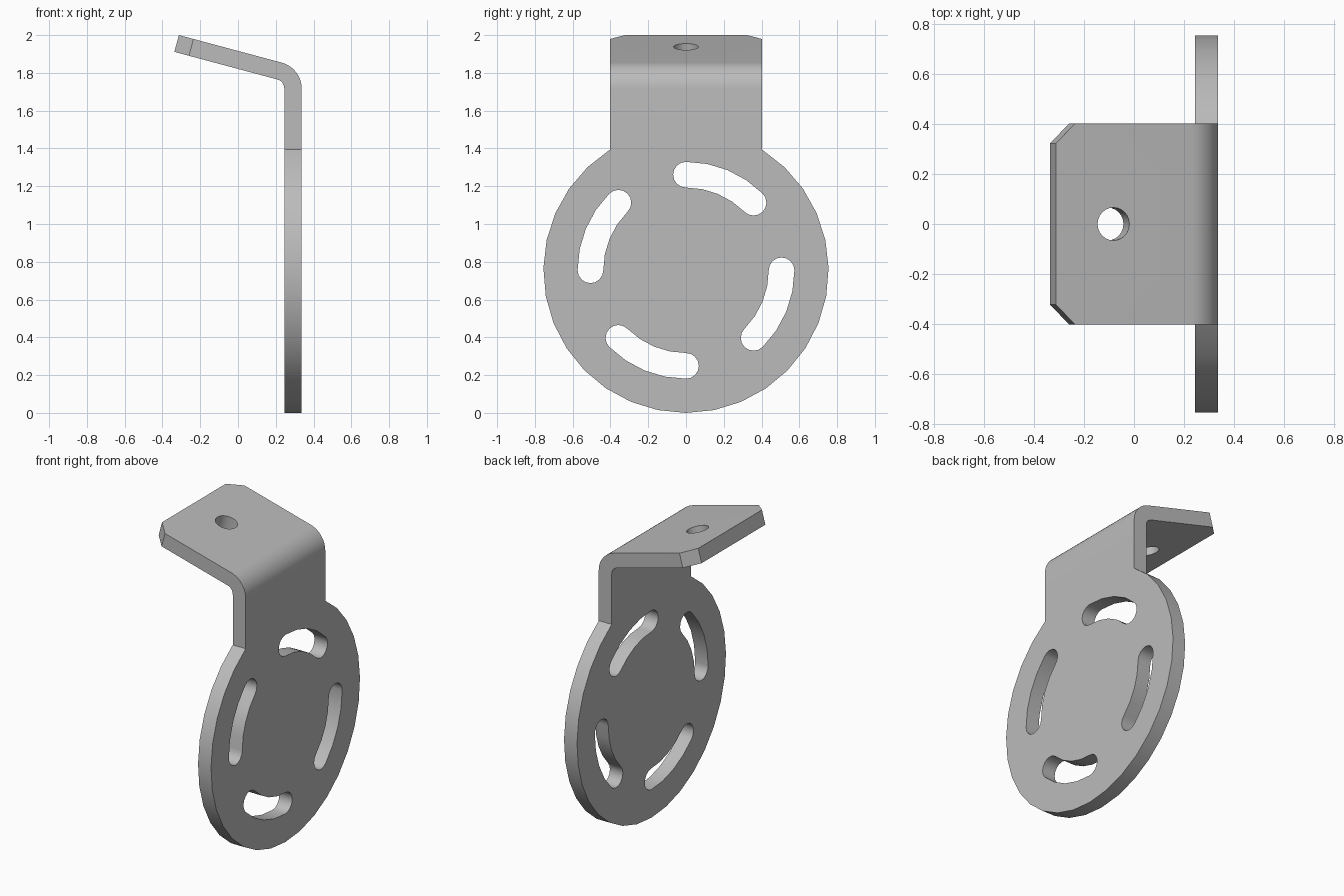
import bpy, bmesh
from math import sin, cos, asin, pi, radians
from mathutils import Matrix, Vector

if "Cube" in bpy.data.objects:
    bpy.data.objects.remove(bpy.data.objects["Cube"])

THICK = 0.092
DISC_R = 0.755
TAB_W = 0.403          # half width of the tab
BEND_R = 0.05          # inside bend radius
BEND = radians(75)
BEND_X, BEND_Z = 0.195, 1.717   # bend axis
FLANGE = 0.564
CHAMFER = 0.08


def arc(cx, cy, r, a0, a1, n):
    return [(cx + r * cos(a0 + (a1 - a0) * i / n),
             cy + r * sin(a0 + (a1 - a0) * i / n)) for i in range(n + 1)]


def frame(a):
    """Sheet frame at bend angle a: width, along the sheet, outward."""
    out = Vector((cos(a), 0, sin(a)))
    along = Vector((-sin(a), 0, cos(a)))
    origin = Vector((BEND_X, 0, BEND_Z)) + out * BEND_R
    m = Matrix((Vector((0, 1, 0)), along, out)).transposed().to_4x4()
    m.translation = origin
    return m


def sheet(bm, loops, m):
    """Flat sheet with holes: first loop is the outline."""
    edges = []
    for loop in loops:
        vs = [bm.verts.new(m @ Vector((u, v, 0))) for u, v in loop]
        edges += [bm.edges.new((vs[i - 1], vs[i])) for i in range(len(vs))]
    normal = m.to_3x3() @ Vector((0, 0, 1))
    fill = bmesh.ops.triangle_fill(bm, edges=edges, use_beauty=True, normal=normal)
    faces = [g for g in fill["geom"] if isinstance(g, bmesh.types.BMFace)]
    ext = bmesh.ops.extrude_face_region(bm, geom=faces, use_keep_orig=True)
    verts = [g for g in ext["geom"] if isinstance(g, bmesh.types.BMVert)]
    bmesh.ops.translate(bm, verts=verts, vec=normal * THICK)


def slot(cy, a0, a1, r, w):
    """Curved slot with round ends."""
    end1 = arc(r * cos(a1), cy + r * sin(a1), w, a1, a1 + pi, 8)
    end0 = arc(r * cos(a0), cy + r * sin(a0), w, a0 + pi, a0 + 2 * pi, 8)
    return (arc(0, cy, r + w, a0, a1, 4)[:-1] + end1
            + arc(0, cy, r - w, a1, a0, 4)[1:-1] + end0[:-1])


bm = bmesh.new()

# Disc with tab and four curved slots
cy = DISC_R - BEND_Z
half = asin(TAB_W / DISC_R)
outline = arc(0, cy, DISC_R, pi / 2 + half, 2.5 * pi - half, 26)
outline += [(TAB_W, 0), (-TAB_W, 0)]
slots = [slot(cy, q * pi / 2 + pi / 4, q * pi / 2 + pi / 2, 0.506, 0.068)
         for q in range(4)]
sheet(bm, [outline] + slots, frame(0))

# Tilted flange with chamfered corners and a round hole
flange = [(-TAB_W, 0), (TAB_W, 0), (TAB_W, FLANGE - CHAMFER), (TAB_W - CHAMFER, FLANGE),
          (CHAMFER - TAB_W, FLANGE), (-TAB_W, FLANGE - CHAMFER)]
hole = arc(0, 0.325, 0.066, 0, 2 * pi, 24)[:-1]
sheet(bm, [flange, hole], frame(BEND))

# Rounded bend joining the two
STEPS = 10
rings = []
for i in range(STEPS + 1):
    m = frame(BEND * i / STEPS)
    rings.append([bm.verts.new(m @ Vector(p)) for p in
                  ((-TAB_W, 0, 0), (TAB_W, 0, 0), (TAB_W, 0, THICK), (-TAB_W, 0, THICK))])
for a, b in zip(rings, rings[1:]):
    for k in range(4):
        bm.faces.new((a[k - 1], a[k], b[k], b[k - 1]))

# Weld the seams and drop the hidden walls between the parts
bmesh.ops.remove_doubles(bm, verts=bm.verts[:], dist=0.0005)
inner = [f for f in bm.faces if all(len(e.link_faces) > 2 for e in f.edges)]
bmesh.ops.delete(bm, geom=inner, context="FACES_ONLY")
bmesh.ops.dissolve_limit(bm, angle_limit=radians(0.5), verts=bm.verts[:], edges=bm.edges[:])
bmesh.ops.recalc_face_normals(bm, faces=bm.faces[:])

mesh = bpy.data.meshes.new("slotted_bracket")
bm.to_mesh(mesh)
bm.free()
bracket = bpy.data.objects.new("slotted_bracket", mesh)
bpy.context.collection.objects.link(bracket)

# Plain grey metal
grey = bpy.data.materials.new("grey_metal")
grey.use_nodes = True
colour = (0.5, 0.5, 0.5, 1)
grey.diffuse_color = colour
grey.node_tree.nodes["Principled BSDF"].inputs["Base Color"].default_value = colour
mesh.materials.append(grey)

bpy.context.view_layer.objects.active = bracket
bracket.select_set(True)
bpy.ops.object.shade_smooth_by_angle(angle=radians(30))
